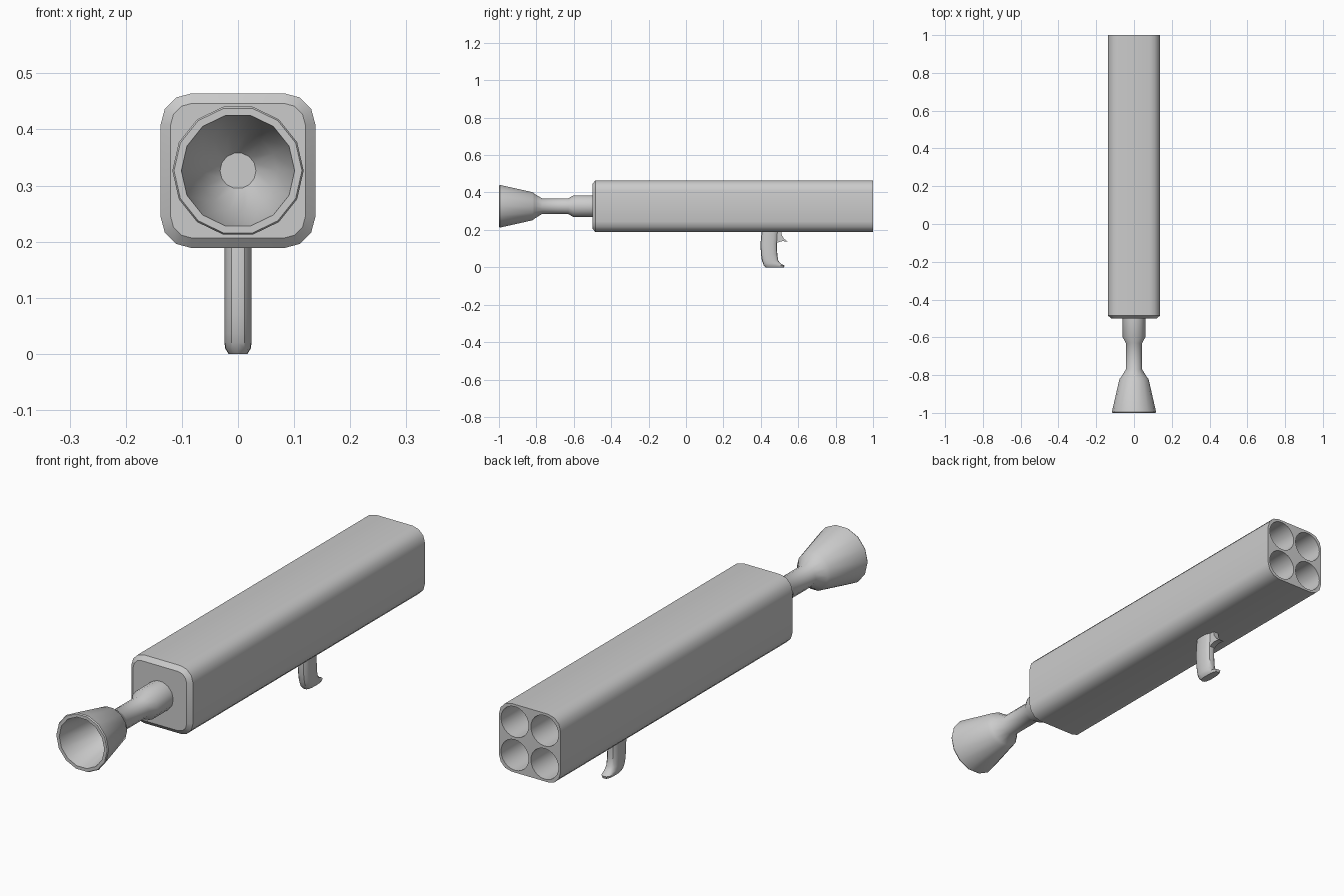
import bpy, bmesh
from math import sin, cos, pi, copysign

if "Cube" in bpy.data.objects:
    bpy.data.objects.remove(bpy.data.objects["Cube"])

CZ = 0.3265  # height of the launcher's long axis


def circle(n, r, y, cx=0.0, cz=CZ):
    return [(cx + r * cos(2 * pi * i / n), y, cz + r * sin(2 * pi * i / n)) for i in range(n)]


def rounded_square(half, radius, y, seg=3):
    c, pts = half - radius, []
    for q, (sx, sz) in enumerate(((1, 1), (-1, 1), (-1, -1), (1, -1))):
        for i in range(seg + 1):
            a = (q + i / seg) * pi / 2
            pts.append((sx * c + radius * cos(a), y, CZ + sz * c + radius * sin(a)))
    return pts


def loft(bm, rings, cap_start=True, cap_end=True):
    """Skin a series of equal-length rings; returns the vertex rings."""
    vr = [[bm.verts.new(p) for p in ring] for ring in rings]
    n = len(vr[0])
    for a, b in zip(vr, vr[1:]):
        for i in range(n):
            j = (i + 1) % n
            bm.faces.new((a[i], a[j], b[j], b[i]))
    if cap_start:
        bm.faces.new(vr[0])
    if cap_end:
        bm.faces.new(vr[-1])
    return vr


def finish(bm, name):
    bmesh.ops.recalc_face_normals(bm, faces=bm.faces[:])
    me = bpy.data.meshes.new(name)
    bm.to_mesh(me)
    bm.free()
    ob = bpy.data.objects.new(name, me)
    bpy.context.collection.objects.link(ob)
    bpy.ops.object.select_all(action='DESELECT')
    bpy.context.view_layer.objects.active = ob
    ob.select_set(True)
    bpy.ops.object.shade_smooth_by_angle(angle=0.6)
    return ob


# Square body with chamfered front edge and four deep tubes in the rear face
bm = bmesh.new()
rings = loft(bm, [rounded_square(0.120, 0.038, -0.5),
                  rounded_square(0.138, 0.056, -0.485),
                  rounded_square(0.138, 0.056, 1.0)], cap_end=False)
rims = [rings[-1]]
for sx in (-1, 1):
    for sz in (-1, 1):
        cx, cz = sx * 0.067, CZ + sz * 0.067
        tube = loft(bm, [circle(24, 0.062, 1.0, cx, cz),
                         circle(24, 0.062, -0.4, cx, cz)], cap_start=False)
        rims.append(tube[0])
edges = [bm.edges.get((r[i - 1], r[i])) for r in rims for i in range(len(r))]
bmesh.ops.triangle_fill(bm, edges=edges, use_beauty=True, normal=(0, 1, 0))
finish(bm, "launcher_body")

# Exhaust pipe and hollow flared bell, 14 sided: (y, radius)
profile = [(-0.49, 0.060), (-0.60, 0.060), (-0.63, 0.043), (-0.77, 0.043),
           (-0.81, 0.068), (-0.82, 0.077), (-0.995, 0.117), (-1.0, 0.114),
           (-1.0, 0.101), (-0.83, 0.070), (-0.78, 0.032)]
bm = bmesh.new()
loft(bm, [circle(14, r, y) for y, r in profile])
finish(bm, "exhaust_nozzle")

# Pistol grip with flared toe: (z, back y, front y, half width)
sections = [(0.200, 0.405, 0.492, 0.024), (0.123, 0.398, 0.487, 0.024),
            (0.070, 0.401, 0.488, 0.024), (0.036, 0.406, 0.493, 0.024),
            (0.020, 0.412, 0.506, 0.024), (0.010, 0.416, 0.527, 0.023),
            (0.000, 0.425, 0.524, 0.017)]


def grip_ring(z, y0, y1, w, n=16):
    ring = []
    for i in range(n):
        c, s = cos(2 * pi * i / n), sin(2 * pi * i / n)
        c, s = (copysign(abs(v) ** 0.75, v) for v in (c, s))
        ring.append((w * c, (y0 + y1) / 2 + (y1 - y0) / 2 * s, z))
    return ring


bm = bmesh.new()
loft(bm, [grip_ring(*s) for s in sections])
finish(bm, "grip")

# Hooked trigger ahead of the grip: side outline (y, z)
outline = [(0.470, 0.195), (0.508, 0.195), (0.513, 0.170), (0.524, 0.153),
           (0.543, 0.138), (0.515, 0.140), (0.495, 0.134), (0.470, 0.125)]
bm = bmesh.new()
loft(bm, [[(x, y, z) for y, z in outline] for x in (-0.012, 0.012)])
finish(bm, "trigger")
